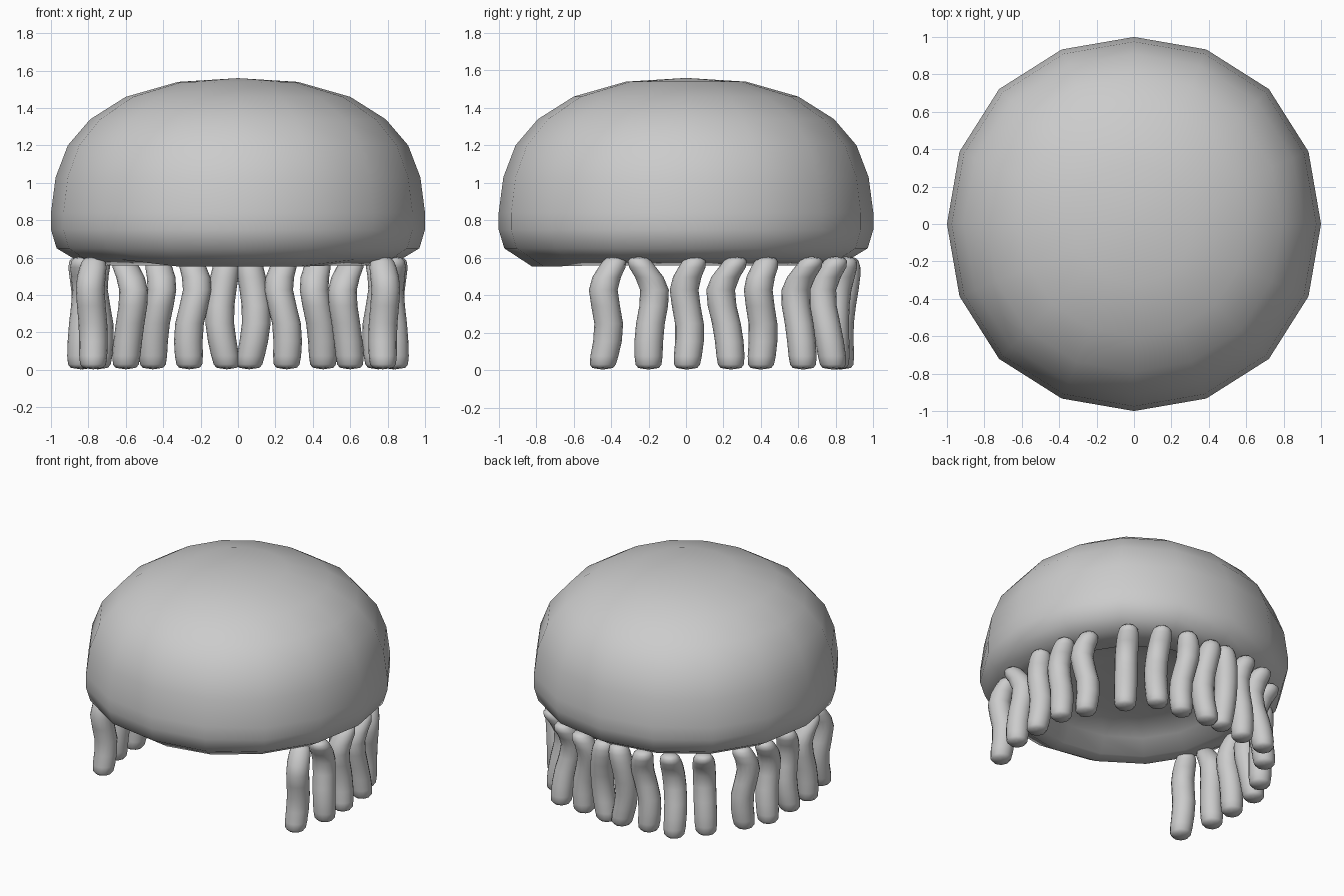
import bpy, bmesh, math

if "Cube" in bpy.data.objects:
    bpy.data.objects.remove(bpy.data.objects["Cube"])

grey = bpy.data.materials.new("light grey")
grey.diffuse_color = (0.6, 0.6, 0.6, 1)
grey.use_nodes = True
grey.node_tree.nodes["Principled BSDF"].inputs["Base Color"].default_value = grey.diffuse_color


def make_object(name, bm):
    bmesh.ops.recalc_face_normals(bm, faces=bm.faces)
    for f in bm.faces:
        f.smooth = True
    mesh = bpy.data.meshes.new(name)
    bm.to_mesh(mesh)
    bm.free()
    mesh.materials.append(grey)
    ob = bpy.data.objects.new(name, mesh)
    bpy.context.collection.objects.link(ob)
    return ob


def bridge(bm, a, b):
    n = len(a)
    for i in range(n):
        bm.faces.new((a[i], a[(i + 1) % n], b[(i + 1) % n], b[i]))


# Bell: sixteen-sided dome, slightly squared, with a shallow recess underneath
PROFILE = [(0.32, 1.54), (0.60, 1.46), (0.79, 1.34), (0.91, 1.20), (0.975, 1.03),
           (1.0, 0.84), (1.0, 0.75), (0.97, 0.65), (0.87, 0.59), (0.72, 0.558),
           (0.64, 0.65), (0.35, 0.675)]
SIDES = 16
bm = bmesh.new()
rings = []
for r, z in PROFILE:
    ring = []
    for i in range(SIDES):
        a = 2 * math.pi * i / SIDES
        rr, zz = r * (1 + 0.02 * math.sin(2 * a) ** 2), z
        # slight sagging lip at the front of the rim
        if r == 0.87 and math.sin(a) < -0.9:
            rr, zz = 0.82, 0.552
        ring.append(bm.verts.new((rr * math.cos(a), rr * math.sin(a), zz)))
    rings.append(ring)
for a, b in zip(rings, rings[1:]):
    bridge(bm, a, b)
for ring, z in ((rings[0], 1.56), (rings[-1], 0.68)):
    pole = bm.verts.new((0, 0, z))
    for i in range(SIDES):
        bm.faces.new((ring[i], ring[(i + 1) % SIDES], pole))
make_object("bell", bm)

# Tentacles: wavy tubes round the back and sides, (x, y) at four heights
HEIGHTS = (0.56, 0.44, 0.25, 0.05)
PATHS = [
    [(0.77, -0.38), (0.80, -0.47), (0.77, -0.39), (0.775, -0.445)],
    [(0.83, -0.25), (0.80, -0.14), (0.83, -0.20), (0.84, -0.20)],
    [(0.84, 0.045), (0.81, -0.035), (0.81, 0.035), (0.84, 0.005)],
    [(0.82, 0.265), (0.80, 0.155), (0.80, 0.225), (0.83, 0.24)],
    [(0.75, 0.43), (0.79, 0.365), (0.73, 0.425), (0.75, 0.40)],
    [(0.61, 0.67), (0.54, 0.56), (0.58, 0.61), (0.60, 0.625)],
    [(0.43, 0.80), (0.39, 0.70), (0.45, 0.75), (0.455, 0.785)],
    [(0.25, 0.85), (0.195, 0.80), (0.275, 0.79), (0.26, 0.80)],
    [(0.06, 0.86), (0.085, 0.85), (0.11, 0.81), (0.06, 0.825)],
]
RADIUS = 0.085


def tentacle(name, path):
    bm = bmesh.new()
    (tx, ty), (bx, by) = path[0], path[-1]
    stations = [(tx, ty, 0.61, 0.65)]
    stations += [(x, y, z, 1.0) for (x, y), z in zip(path, HEIGHTS)]
    stations += [(bx, by, 0.0, 0.85)]
    rings = []
    for x, y, z, s in stations:
        rings.append([bm.verts.new((x + RADIUS * s * math.cos(i * math.pi / 4),
                                    y + RADIUS * s * math.sin(i * math.pi / 4), z))
                      for i in range(8)])
    for a, b in zip(rings, rings[1:]):
        bridge(bm, a, b)
    bm.faces.new(rings[0])
    bm.faces.new(rings[-1])
    ob = make_object(name, bm)
    mirror = ob.modifiers.new("mirror", 'MIRROR')
    mirror.use_axis = (True, False, False)
    mirror.use_mirror_merge = False
    sub = ob.modifiers.new("smooth", 'SUBSURF')
    sub.levels = sub.render_levels = 1


for n, path in enumerate(PATHS, 1):
    tentacle(f"tentacle_pair_{n}", path)
